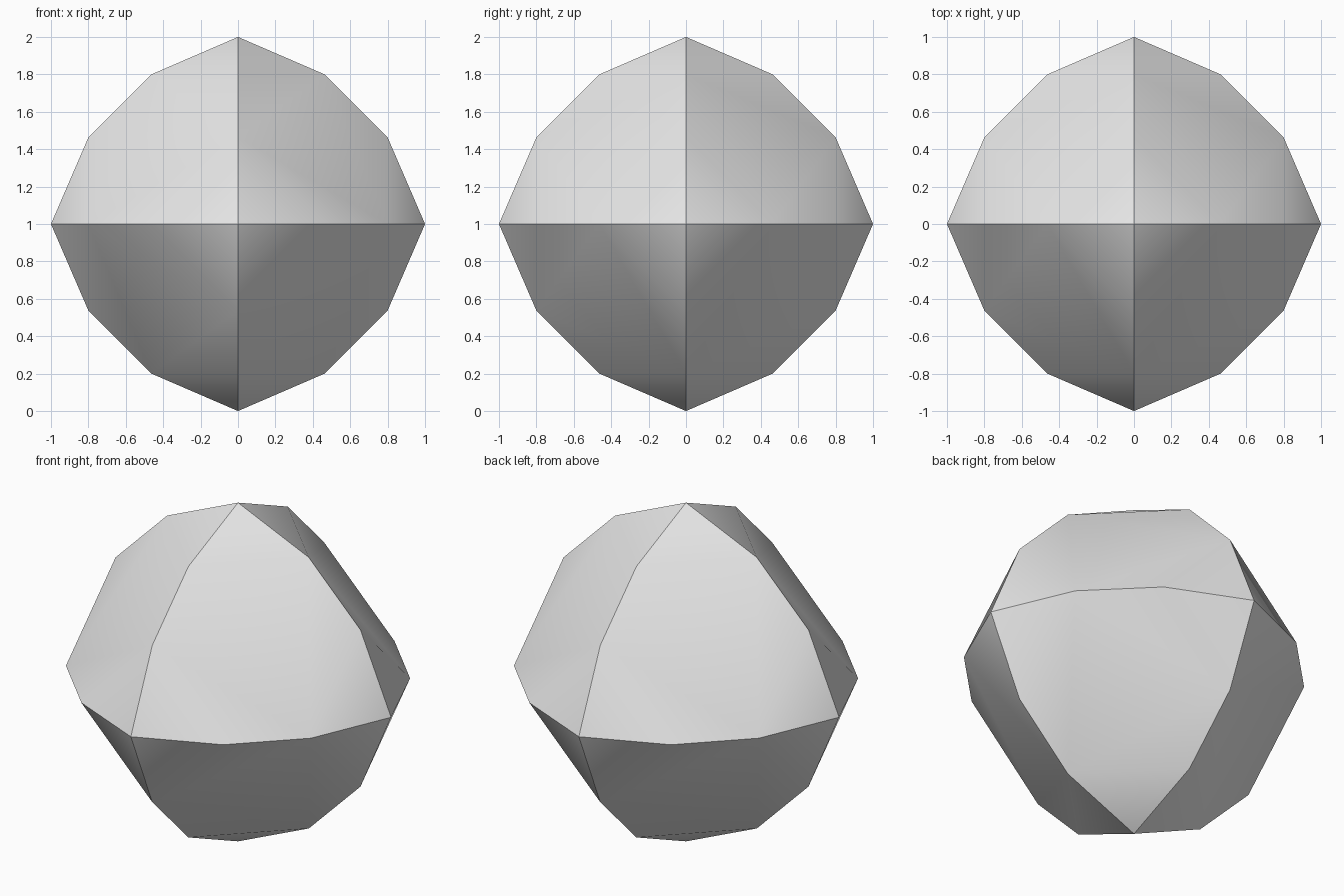
import bpy, bmesh, math
from mathutils import Vector
from itertools import product

cube = bpy.data.objects.get("Cube")
if cube:
    bpy.data.objects.remove(cube, do_unlink=True)

NEAR, FAR = 0.80, 0.463   # in-plane coordinates of the rounded edge points

# Plain grey material
grey = bpy.data.materials.new("grey")
grey.use_nodes = True
grey.diffuse_color = (0.8, 0.8, 0.8, 1)
grey.node_tree.nodes["Principled BSDF"].inputs["Base Color"].default_value = (0.8, 0.8, 0.8, 1)

bm = bmesh.new()


def add_face(points):
    bm.faces.new([bm.verts.new(p + Vector((0, 0, 1))) for p in points])


# Each octant: a flat hexagon with a triangle at each of its three tips
for sx, sy, sz in product((1, -1), repeat=3):
    axes = [Vector((sx, 0, 0)), Vector((0, sy, 0)), Vector((0, 0, sz))]
    hexagon = []
    for i in range(3):
        a, b, c = axes[i], axes[(i + 1) % 3], axes[(i + 2) % 3]
        before, after = a * NEAR + c * FAR, a * NEAR + b * FAR
        add_face([a, after, before])
        hexagon += [before, after]
    add_face(hexagon)

# Weld the octants into one closed shell
bmesh.ops.remove_doubles(bm, verts=bm.verts, dist=1e-4)
bmesh.ops.recalc_face_normals(bm, faces=bm.faces)

mesh = bpy.data.meshes.new("faceted_ball")
bm.to_mesh(mesh)
bm.free()
mesh.materials.append(grey)
ball = bpy.data.objects.new("faceted_ball", mesh)
bpy.context.collection.objects.link(ball)

# Smooth within each octant, sharp along the three rings
bpy.ops.object.select_all(action='DESELECT')
ball.select_set(True)
bpy.context.view_layer.objects.active = ball
bpy.ops.object.shade_smooth_by_angle(angle=math.radians(30))
